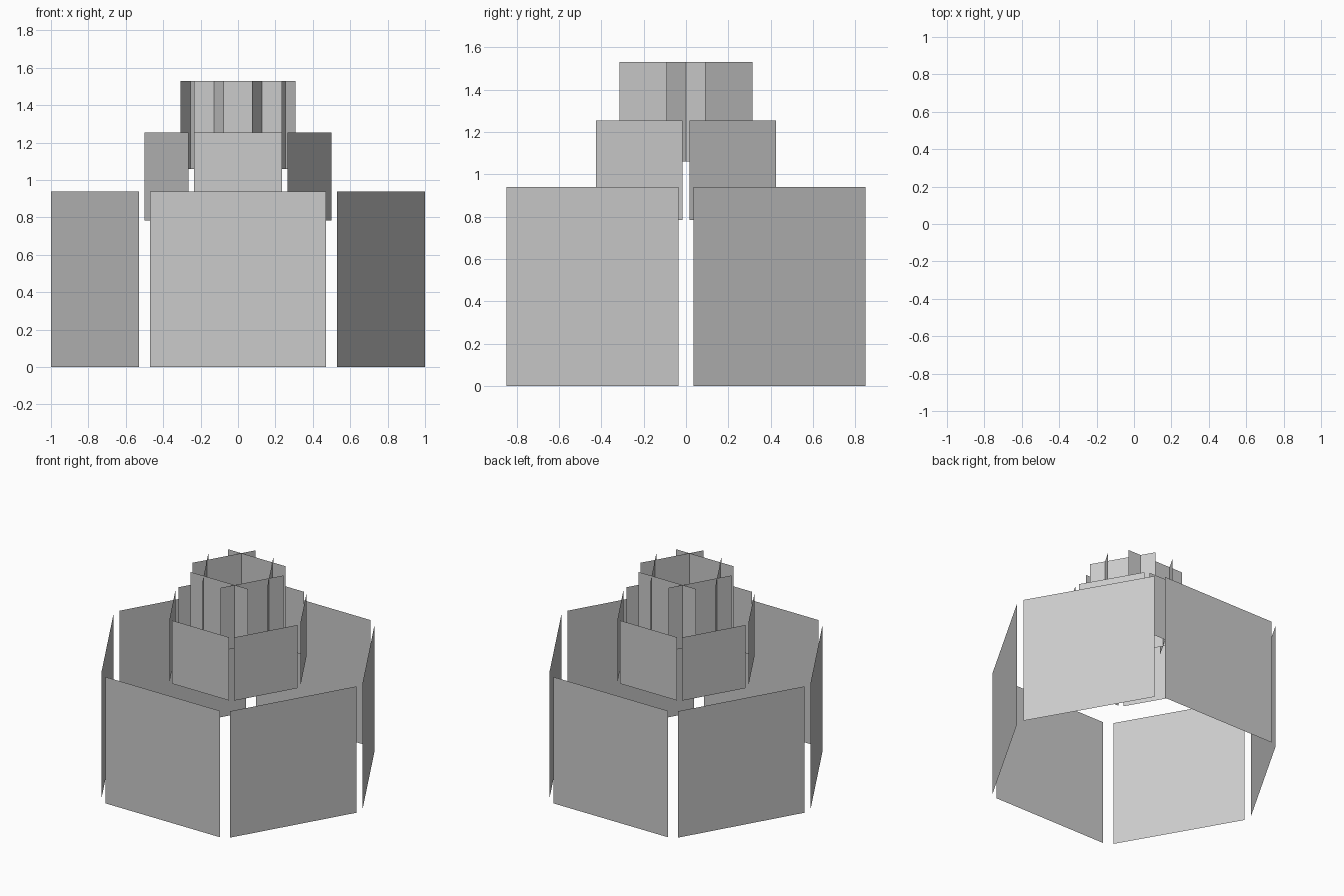
import bpy, bmesh, math
from mathutils import Matrix, Vector

if "Cube" in bpy.data.objects:
    bpy.data.objects.remove(bpy.data.objects["Cube"])


def panel_ring(name, radius, size, z0):
    """Six square upright panels facing outward around the z axis."""
    bm = bmesh.new()
    h = size / 2
    for i in range(6):
        rot = Matrix.Rotation(math.radians(60 * i), 4, 'Z')
        corners = [(-h, -radius, z0), (h, -radius, z0),
                   (h, -radius, z0 + size), (-h, -radius, z0 + size)]
        bm.faces.new([bm.verts.new(rot @ Vector(c)) for c in corners])
    mesh = bpy.data.meshes.new(name)
    bm.to_mesh(mesh)
    bm.free()
    obj = bpy.data.objects.new(name, mesh)
    bpy.context.collection.objects.link(obj)
    return obj


# Wide lower ring with open corners
panel_ring("lower_panel_ring", 0.8835, 0.9395, 0.0)
# Half-size middle ring
panel_ring("middle_panel_ring", 0.4418, 0.4698, 0.785)
# Tight upper ring whose panels cross each other
panel_ring("upper_panel_ring", 0.2209, 0.4698, 1.06)
